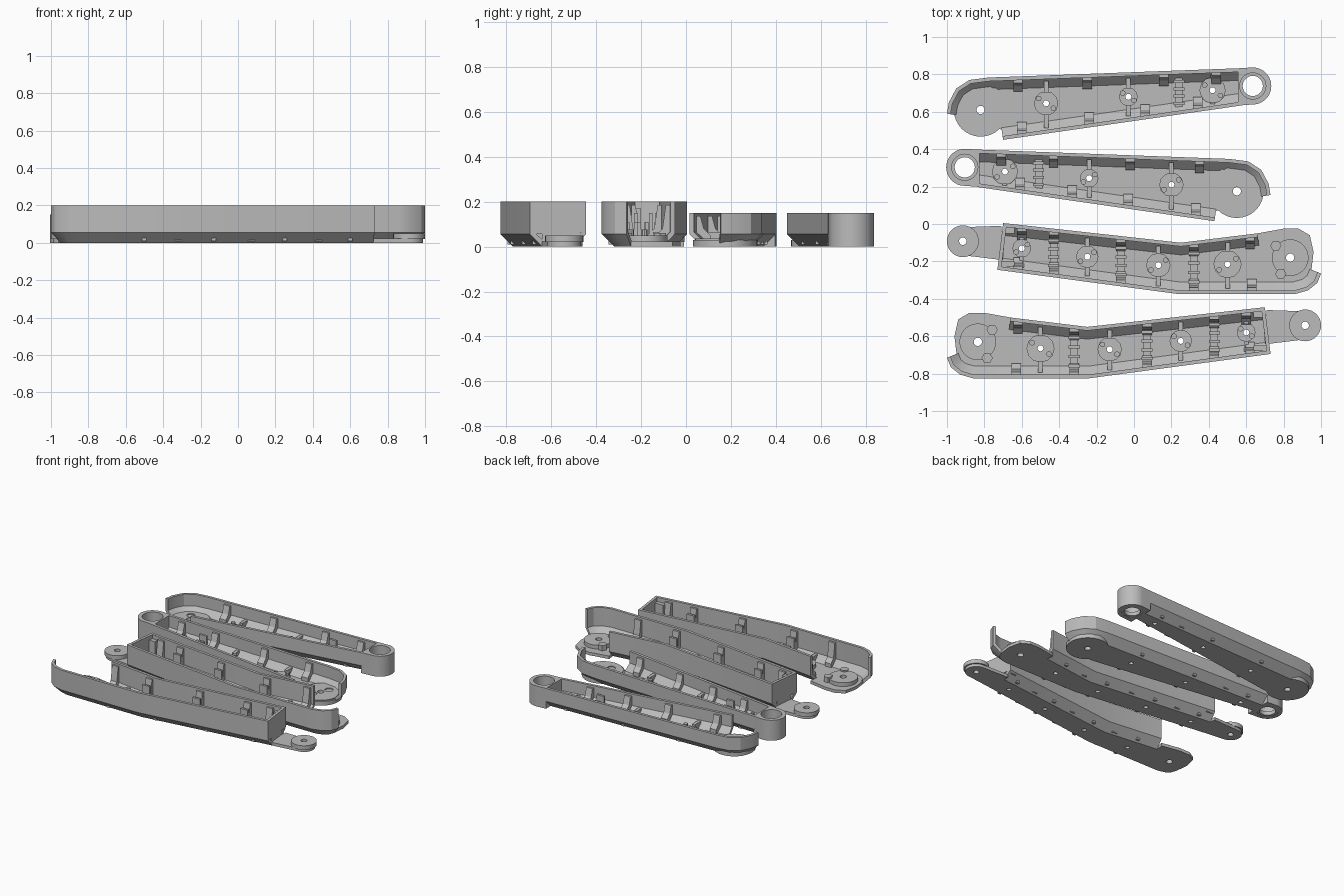
import bpy, bmesh
from math import sin, cos, radians
from mathutils import Matrix, Vector

cube = bpy.data.objects.get("Cube")
if cube:
    bpy.data.objects.remove(cube)

grey = bpy.data.materials.new("mid_grey_plastic")
grey.use_nodes = True
colour = (0.5, 0.5, 0.5, 1)
grey.diffuse_color = colour
grey.node_tree.nodes["Principled BSDF"].inputs["Base Color"].default_value = colour

FLOOR = 0.022   # floor thickness
EDGE = 0.055    # bottom chamfer size
SKIN = 0.02     # wall thickness


def arc(c, r, a, b, n=16):
    angles = [radians(a + (b - a) * i / n) for i in range(n + 1)]
    return [(c[0] + r * cos(t), c[1] + r * sin(t)) for t in angles]


def circle(c, r, n=24):
    return arc(c, r, 0, 360, n)[:-1]


def offset(path, d):
    """Mitred offset to the right of the direction of travel."""
    pts = [Vector(p) for p in path]
    result = []
    for i, p in enumerate(pts):
        dirs = []
        if i:
            dirs.append((p - pts[i - 1]).normalized())
        if i < len(pts) - 1:
            dirs.append((pts[i + 1] - p).normalized())
        normals = [Vector((v.y, -v.x)) for v in dirs]
        n = sum(normals, Vector((0, 0))).normalized()
        result.append(tuple(p + n * d / n.dot(normals[0])))
    return result


def y_at(path, x):
    """Height of a wall line in plan at a given x."""
    for a, b in zip(path, path[1:]):
        if min(a[0], b[0]) <= x <= max(a[0], b[0]) and a[0] != b[0]:
            return a[1] + (b[1] - a[1]) * (x - a[0]) / (b[0] - a[0])
    return path[-1][1]


def prism(bm, loops, z0, z1, matrix=None):
    """Extruded outline; further loops are through holes."""
    part = bmesh.new()
    for loop in loops:
        vs = [part.verts.new((x, y, z0)) for x, y in loop]
        for i, v in enumerate(vs):
            part.edges.new((v, vs[i - 1]))
    bmesh.ops.triangle_fill(part, edges=part.edges[:], use_beauty=True)
    top = bmesh.ops.extrude_face_region(part, geom=part.faces[:])["geom"]
    for v in top:
        if isinstance(v, bmesh.types.BMVert):
            v.co.z = z1
    if matrix:
        part.transform(matrix)
    bmesh.ops.recalc_face_normals(part, faces=part.faces[:])
    mesh = bpy.data.meshes.new("temporary")
    part.to_mesh(mesh)
    part.free()
    bm.from_mesh(mesh)
    bpy.data.meshes.remove(mesh)


def box(bm, x0, x1, y0, y1, z0, z1):
    prism(bm, [[(x0, y0), (x1, y0), (x1, y1), (x0, y1)]], z0, z1)


def wall(bm, path, height):
    """Chamfered wall section swept along a path."""
    section = [(EDGE, 0), (0, EDGE), (0, height), (SKIN, height),
               (SKIN, EDGE + 0.01), (EDGE + 0.01, FLOOR)]
    rails = [[bm.verts.new((x, y, z)) for x, y in offset(path, d)] for d, z in section]
    for k, rail in enumerate(rails):
        other = rails[k - 1]
        for i in range(len(path) - 1):
            bm.faces.new((rail[i], rail[i + 1], other[i + 1], other[i]))
    for end in (0, -1):
        bm.faces.new([rail[end] for rail in rails])


def clip(bm, x, path, side, height, width=0.05):
    """Sloped gusset clip standing against a wall."""
    y = y_at(path, x)
    profile = [(0.01, EDGE), (0.01, height - 0.015), (0.035, height - 0.015),
               (0.05, 0.08), (0.08, 0.05), (0.08, 0.01), (0.05, 0.01)]
    # local (a, b, c) becomes (c, a, b)
    turn = Matrix(((0, 0, 1, 0), (1, 0, 0, 0), (0, 1, 0, 0), (0, 0, 0, 1)))
    loop = [(y + side * a, b) for a, b in profile]
    prism(bm, [loop], x - width / 2, x + width / 2, turn)


def ladder(bm, x, upper, lower, height):
    """Cross rib with a row of upright cable guides."""
    y0, y1 = y_at(lower, x) + 0.04, y_at(upper, x) - 0.04
    box(bm, x - 0.02, x + 0.02, y0, y1, 0.01, 0.045)
    for k in range(4):
        y = y0 + (y1 - y0) * (k + 0.5) / 4
        box(bm, x - 0.03, x + 0.03, y - 0.008, y + 0.008, 0.01, height * (0.55 if k % 3 else 0.75))


def boss(bm, c, r, upper, lower):
    """Screw boss with a through hole, tied to both walls by thin ribs."""
    prism(bm, [circle(c, r, 12), circle(c, 0.016, 12)], 0.015, 0.05)
    for x0 in (c[0] - 0.012,):
        box(bm, x0, x0 + 0.024, c[1] + r * 0.9, y_at(upper, c[0]) - 0.03, 0.01, 0.065)
        box(bm, x0, x0 + 0.024, y_at(lower, c[0]) + 0.03, c[1] - r * 0.9, 0.01, 0.065)
    for dx, dy in ((-0.6, 0.4), (0.6, -0.4)):
        prism(bm, [circle((c[0] + dx * r, c[1] + dy * r), 0.015, 10)], 0.04, 0.075)


def finish(bm, name, placings):
    """Make one object for the part and one mirrored partner."""
    for suffix, matrix in zip(("", "_mirrored"), placings):
        copy = bm.copy()
        copy.transform(matrix)
        bmesh.ops.recalc_face_normals(copy, faces=copy.faces[:])
        mesh = bpy.data.meshes.new(name + suffix)
        copy.to_mesh(mesh)
        copy.free()
        mesh.materials.append(grey)
        mesh.shade_smooth()
        mesh.set_sharp_from_angle(angle=radians(25))
        bpy.context.collection.objects.link(bpy.data.objects.new(name + suffix, mesh))
    bm.free()


def fittings(prefix, placings, upper, lower, height, bosses, ladders, top_clips, low_clips):
    bm = bmesh.new()
    for c, r in bosses:
        boss(bm, c, r, upper, lower)
    finish(bm, prefix + "_screw_bosses", placings)
    bm = bmesh.new()
    for x in ladders:
        ladder(bm, x, upper, lower, height)
    finish(bm, prefix + "_cable_guides", placings)
    bm = bmesh.new()
    for x in top_clips:
        clip(bm, x, upper, -1, height)
    for x in low_clips:
        clip(bm, x, lower, 1, height)
    finish(bm, prefix + "_wall_clips", placings)


def mirrored(dx, dy):
    return [Matrix(), Matrix.Translation((dx, dy, 0)) @ Matrix.Scale(-1, 4, (1, 0, 0))]


# Short arm: shell walls
H = 0.15
place = mirrored(-0.27, -0.435)
upper = [(-1, 0.59), (-0.99, 0.65), (-0.95, 0.725), (-0.88, 0.77), (-0.78, 0.783), (0.57, 0.833)]
lower = [(0.57, 0.633), (-0.70, 0.45)]
bm = bmesh.new()
wall(bm, upper, H)
wall(bm, lower, H)
finish(bm, "short_arm_walls", place)

# Short arm: floor, motor disc and ring
disc, ring = (-0.82, 0.61), (0.635, 0.738)
bosses = [((-0.47, 0.645), 0.065), ((-0.03, 0.68), 0.05), ((0.42, 0.715), 0.07)]
bm = bmesh.new()
prism(bm, [offset(upper, EDGE) + offset(lower, EDGE), circle(disc, 0.022)]
      + [circle(c, 0.016, 12) for c, r in bosses], 0, FLOOR)
finish(bm, "short_arm_floor", place)
bm = bmesh.new()
holes = [circle(disc, 0.022)] + [circle((disc[0] + s * 0.027, disc[1] - s * 0.055), 0.028) for s in (1, -1)]
prism(bm, [circle(disc, 0.143, 32), holes[0]], 0, 0.03)
prism(bm, [circle(disc, 0.135, 32)] + holes, 0.03, 0.037)
finish(bm, "short_arm_motor_disc", place)
bm = bmesh.new()
outer = [(0.555, 0.832)] + arc(ring, 0.099, 95, -80, 24) + [(0.555, 0.633)]
prism(bm, [outer, circle(ring, 0.07, 32)], 0, H)
prism(bm, [circle(ring, 0.075, 32), circle(ring, 0.054, 32)], 0.002, 0.03)
finish(bm, "short_arm_end_ring", place)
fittings("short_arm", place, upper, lower, H, bosses, [0.24],
         [-0.62, -0.25, 0.16, 0.44], [-0.6, -0.24, 0.06, 0.34])

# Long arm: shell walls
H = 0.2
place = mirrored(0, 0.45)
upper = [(-0.66, -0.50), (-0.25, -0.55), (0.70, -0.445)]
lower = [(0.73, -0.695), (-0.24, -0.825), (-0.86, -0.825), (-0.93, -0.805), (-0.98, -0.765), (-1, -0.715)]
bm = bmesh.new()
wall(bm, upper, H)
wall(bm, lower, H)
finish(bm, "long_arm_walls", place)

# Long arm: floor with rounded lobe and tongue
disc, pad = (-0.835, -0.63), (0.915, -0.542)
bosses = [((-0.5, -0.665), 0.075), ((-0.13, -0.67), 0.065), ((0.25, -0.625), 0.06), ((0.6, -0.58), 0.05)]
lobe = [(-0.96, -0.6), (-0.94, -0.51), (-0.88, -0.475), (-0.8, -0.475), (-0.66, -0.5)]
bm = bmesh.new()
outline = (offset(upper, EDGE) + [(0.71, -0.46)] + arc(pad, 0.075, 90, -90)
           + offset(lower, EDGE) + lobe)
prism(bm, [outline, circle(disc, 0.022), circle(pad, 0.02)]
      + [circle(c, 0.016, 12) for c, r in bosses], 0, FLOOR)
finish(bm, "long_arm_floor", place)

# Long arm: motor disc, locating tabs and end pad
bm = bmesh.new()
prism(bm, [circle(disc, 0.098, 32), circle(disc, 0.022)], 0.01, 0.05)
for a in (40, -60):
    c = arc(disc, 0.1, a, a, 1)[0]
    prism(bm, [circle(c, 0.03, 6)], 0.01, 0.06)
finish(bm, "long_arm_motor_disc", place)
bm = bmesh.new()
prism(bm, [circle(pad, 0.085, 32), circle(pad, 0.02)], 0.02, 0.05)
finish(bm, "long_arm_end_pad", place)

# Long arm: end bulkhead
bm = bmesh.new()
prism(bm, [[(0.68, -0.45), (0.70, -0.45), (0.73, -0.69), (0.71, -0.69)]], EDGE, H)
prism(bm, [[(0.69, -0.50), (0.705, -0.50), (0.72, -0.64), (0.70, -0.64)]], 0.015, EDGE)
box(bm, 0.64, 0.70, -0.50, -0.46, 0.04, 0.17)
box(bm, 0.64, 0.71, -0.68, -0.65, 0.06, 0.17)
finish(bm, "long_arm_bulkhead", place)
fittings("long_arm", place, upper, lower, H, bosses, [-0.32, 0.07, 0.43],
         [-0.62, -0.32, 0.07, 0.43, 0.6], [-0.63, -0.32, 0.07, 0.43, 0.62])
